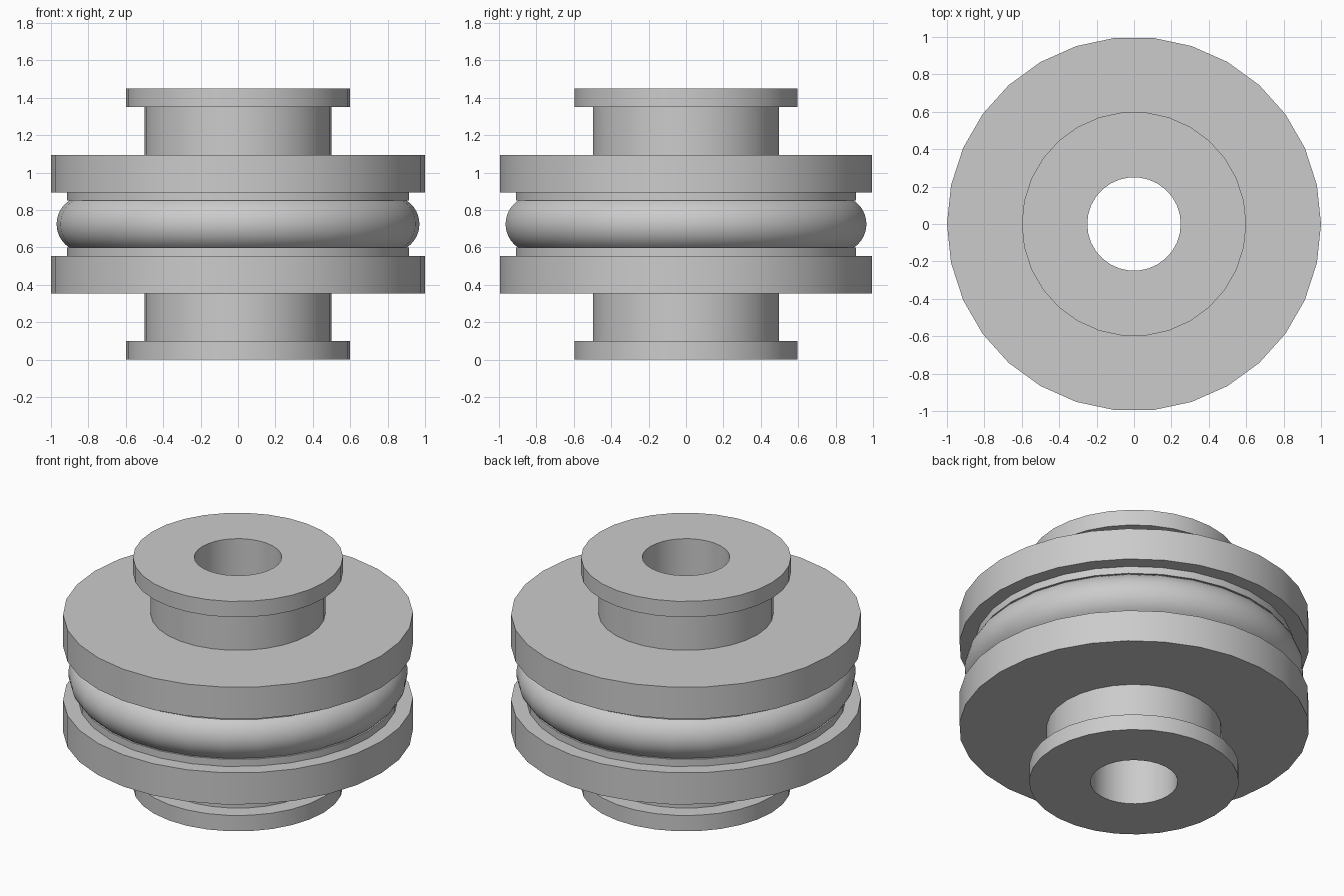
import bpy, bmesh, math

SIDES = 30
MID = 0.725  # height of the mirror plane

cube = bpy.data.objects.get("Cube")
if cube:
    bpy.data.objects.remove(cube, do_unlink=True)

grey = bpy.data.materials.new("plain grey")
grey.use_nodes = True
colour = (0.6, 0.6, 0.6, 1)
grey.diffuse_color = colour
grey.node_tree.nodes["Principled BSDF"].inputs["Base Color"].default_value = colour


def lathe(name, profile):
    """Revolve a closed (radius, height) outline around the z axis."""
    bm = bmesh.new()
    rings = []
    for r, z in profile:
        rings.append([bm.verts.new((r * math.cos(a), r * math.sin(a), z))
                      for a in (math.tau * i / SIDES for i in range(SIDES))])
    for a, b in zip(rings, rings[1:] + rings[:1]):
        for i in range(SIDES):
            j = (i + 1) % SIDES
            bm.faces.new((a[i], a[j], b[j], b[i]))
    bmesh.ops.recalc_face_normals(bm, faces=bm.faces)
    mesh = bpy.data.meshes.new(name)
    bm.to_mesh(mesh)
    bm.free()
    mesh.materials.append(grey)
    obj = bpy.data.objects.new(name, mesh)
    bpy.context.collection.objects.link(obj)
    bpy.ops.object.select_all(action="DESELECT")
    obj.select_set(True)
    bpy.context.view_layer.objects.active = obj
    bpy.ops.object.shade_smooth_by_angle(angle=math.radians(30))
    return obj


# Body: bored hub, end flange, neck, wide disc, lip and ring groove, mirrored
lower = [(0.25, 0), (0.6, 0), (0.6, 0.1), (0.5, 0.1), (0.5, 0.355),
         (1, 0.355), (1, 0.555), (0.914, 0.555), (0.914, 0.6), (0.8, 0.6)]
upper = [(r, 2 * MID - z) for r, z in reversed(lower)]
lathe("flanged_body", lower + upper)

# Seal ring: rounded bulge seated in the groove
reach = math.asin(0.125 / 0.15)
steps = 12
bulge = []
for i in range(steps + 1):
    t = reach * (2 * i / steps - 1)
    bulge.append((0.82 + 0.15 * math.cos(t), MID + 0.15 * math.sin(t)))
lathe("seal_ring", [(0.8, 0.6)] + bulge + [(0.8, 0.85)])
